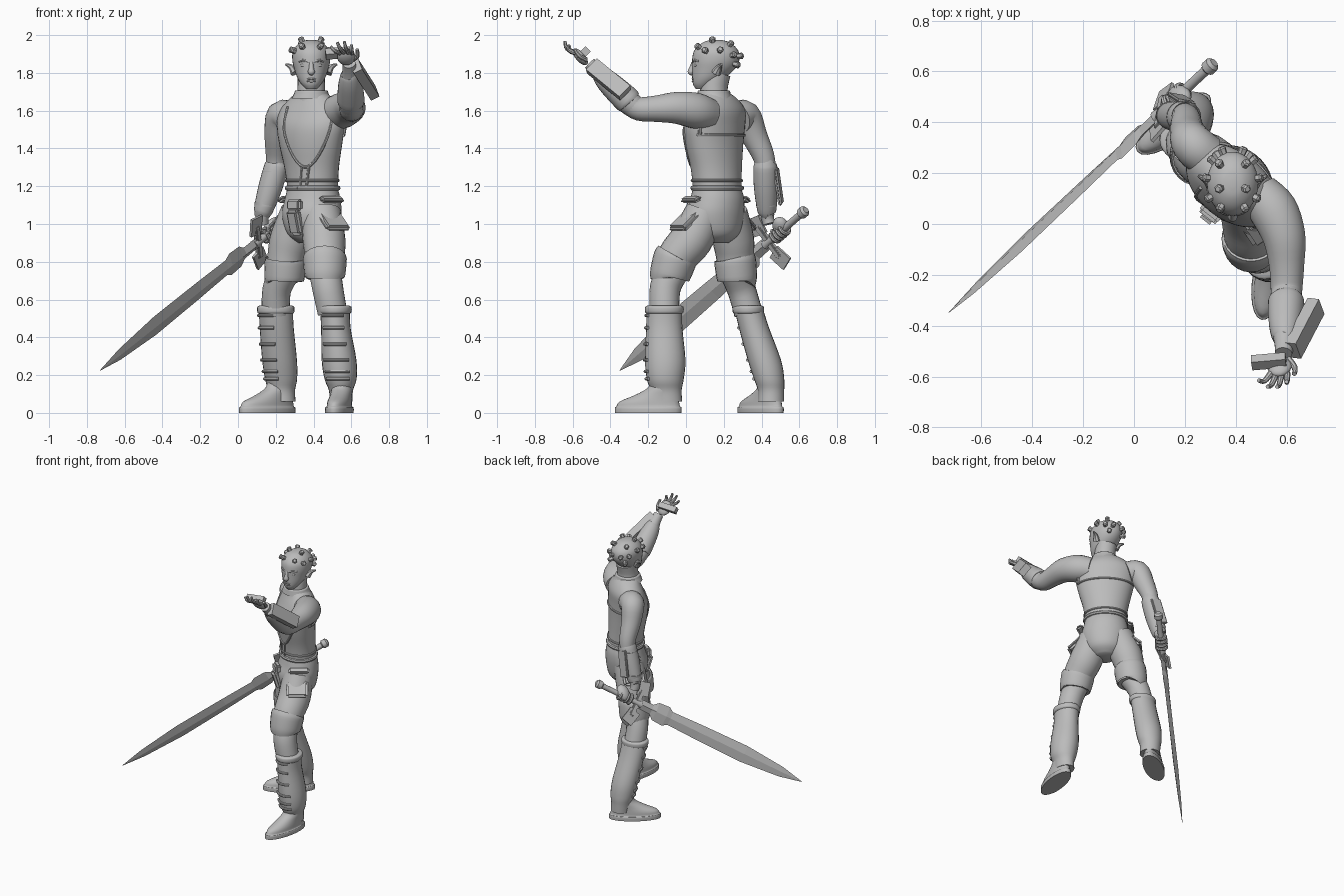
import bpy, bmesh, math
from mathutils import Vector, Matrix

cube = bpy.data.objects.get("Cube")
if cube:
    bpy.data.objects.remove(cube, do_unlink=True)

grey = bpy.data.materials.new("plain grey")
grey.use_nodes = True
tone = (0.5, 0.5, 0.5, 1)
grey.diffuse_color = tone
grey.node_tree.nodes["Principled BSDF"].inputs["Base Color"].default_value = tone

X, Z = Vector((1, 0, 0)), Vector((0, 0, 1))
YAW = math.radians(-38)
ACROSS = Vector((math.cos(YAW), math.sin(YAW), 0))     # toward the body's left
FACING = Vector((math.sin(YAW), -math.cos(YAW), 0))    # out of the chest


def finish(name, bm, smooth=True):
    bmesh.ops.recalc_face_normals(bm, faces=bm.faces)
    mesh = bpy.data.meshes.new(name)
    bm.to_mesh(mesh)
    bm.free()
    mesh.materials.append(grey)
    ob = bpy.data.objects.new(name, mesh)
    bpy.context.collection.objects.link(ob)
    if smooth:
        bpy.ops.object.select_all(action="DESELECT")
        ob.select_set(True)
        bpy.context.view_layer.objects.active = ob
        bpy.ops.object.shade_smooth_by_angle(angle=math.radians(40))
    return ob


def blend(rings, steps):
    """Catmull-Rom interpolation of ring tuples."""
    out = []
    for i in range(len(rings) - 1):
        a, b, c, d = (rings[max(0, min(len(rings) - 1, i + k))] for k in (-1, 0, 1, 2))
        for s in range(steps):
            t = s / steps
            out.append([q + t / 2 * (r - p + t * (2*p - 5*q + 4*r - e + t * (3*q - p - 3*r + e)))
                        for p, q, r, e in zip(a, b, c, d)])
    return out + [list(rings[-1])]


def loft(name, rings, side=X, level=False, sides=24, steps=4, smooth=True):
    """Skin elliptical rings (x, y, z, radius along side, other radius)."""
    rings = blend(rings, steps)
    pts = [Vector(r[:3]) for r in rings]
    bm, loops, u = bmesh.new(), [], Vector(side)
    for i, r in enumerate(rings):
        t = Z if level else (pts[min(i + 1, len(pts) - 1)] - pts[max(i - 1, 0)]).normalized()
        u = (u - t * u.dot(t)).normalized()
        w = t.cross(u)
        ring = []
        for k in range(sides):
            a = math.tau * k / sides
            ring.append(bm.verts.new(pts[i] + u * r[3] * math.cos(a) + w * r[4] * math.sin(a)))
        loops.append(ring)
    for lo, hi in zip(loops, loops[1:]):
        for k in range(sides):
            n = (k + 1) % sides
            bm.faces.new((lo[k], lo[n], hi[n], hi[k]))
    bm.faces.new(loops[0][::-1])
    bm.faces.new(loops[-1])
    return finish(name, bm, smooth)


def tube(name, pts, r, tip=None, steps=4):
    n = len(pts) - 1
    rad = [r + ((tip or r) - r) * i / n for i in range(n + 1)]
    return loft(name, [(*p, q, q) for p, q in zip(pts, rad)], side=Z, sides=8, steps=steps)


def limb(name, *rings, **kw):
    """Round limb from (x, y, z, radius)."""
    return loft(name, [(*r, r[3]) for r in rings], **kw)


def axes(normal, up):
    n = Vector(normal).normalized()
    u = Vector(up)
    u = (u - n * u.dot(n)).normalized()
    return Matrix((u.cross(n), n, u)).transposed().to_4x4()


def box(name, at, normal, up, size, bevel=0.0):
    """Box sized (width, thickness along normal, height along up)."""
    bm = bmesh.new()
    bmesh.ops.create_cube(bm, size=1)
    bmesh.ops.scale(bm, vec=size, verts=bm.verts)
    if bevel:
        bmesh.ops.bevel(bm, geom=bm.edges[:], offset=bevel, segments=2, affect="EDGES")
    bm.transform(Matrix.Translation(at) @ axes(normal, up))
    return finish(name, bm, bool(bevel))


def ball(name, at, size, normal=-Vector((0, 1, 0)), up=Z):
    bm = bmesh.new()
    bmesh.ops.create_uvsphere(bm, u_segments=16, v_segments=10, radius=1)
    bmesh.ops.scale(bm, vec=size, verts=bm.verts)
    bm.transform(Matrix.Translation(at) @ axes(normal, up))
    return finish(name, bm)


# torso and pelvis
torso = [(.395, .165, 1.13, .14, .115), (.395, .165, 1.2, .143, .12), (.39, .16, 1.3, .157, .122),
         (.385, .15, 1.42, .185, .13), (.385, .15, 1.52, .205, .13), (.39, .165, 1.6, .195, .115),
         (.39, .165, 1.66, .135, .09), (.388, .15, 1.7, .075, .07)]
pelvis = [(.39, .155, .9, .07, .07), (.39, .155, .95, .135, .125), (.39, .155, 1.05, .165, .145),
          (.395, .165, 1.13, .155, .135), (.395, .165, 1.18, .143, .123)]
loft("torso", torso, side=ACROSS, level=True, sides=36)
loft("shorts_seat", pelvis, side=ACROSS, level=True, sides=36)


def on_body(rings, deg, z, out=0.0):
    """Point on a body surface, deg measured from the chest toward its left."""
    fine = blend(rings, 8)
    r = min(fine, key=lambda q: abs(q[2] - z))
    a = math.radians(deg)
    p = Vector((r[0], r[1], z))
    return p + ACROSS * (r[3] + out) * math.sin(a) + FACING * (r[4] + out) * math.cos(a)


def seam(name, rings, path, r):
    tube(name, [on_body(rings, d, z) for d, z in path], r)


seam("waist_belt", torso, [(d, 1.19) for d in range(0, 375, 15)], .014)
seam("vest_hem", torso, [(d, 1.23) for d in range(0, 375, 15)], .008)
seam("bib_edge", torso, [(-28, 1.62), (-25, 1.5), (-12, 1.38), (8, 1.31), (28, 1.31),
                         (48, 1.38), (62, 1.5), (68, 1.62)], .008)
for d in (10, 26):
    seam("bib_tail", torso, [(d, 1.31), (d - 3, 1.26), (d - 6, 1.2)], .007)
seam("back_yoke", torso, [(d, 1.47) for d in range(105, 260, 15)], .008)
for d in (112, 248):
    seam("back_strap", torso, [(d, 1.62), (d, 1.54), (d, 1.47)], .01)

# pockets, pouch and front flap
for d in (72, -95):
    n = on_body(pelvis, d, 1.05, .1) - on_body(pelvis, d, 1.05)
    box("hip_pocket", on_body(pelvis, d, 1.04, .005), n + Z * .12, Z, (.15, .035, .22), .014)
    box("pocket_flap", on_body(pelvis, d, 1.13, .018), n + Z * .2, Z, (.14, .025, .05), .01)
box("belt_pouch", on_body(pelvis, 0, 1.1, .01), FACING, Z, (.09, .045, .06), .012)
box("front_flap", on_body(pelvis, 0, 1.01), FACING - Z * .3, Z, (.08, .05, .14), .016)

# legs: shorts, cuffs, knees, boots and shoes
limb("left_thigh", (.44, .1, 1.06, .105), (.455, .03, .92, .113), (.46, -.05, .82, .105), (.46, -.08, .72, .1))
limb("right_thigh", (.33, .22, 1.06, .105), (.28, .25, .92, .11), (.255, .26, .82, .1), (.245, .265, .7, .095))
limb("left_cuff", (.46, -.052, .83, .108), (.46, -.058, .815, .116), (.46, -.085, .73, .108), (.46, -.088, .715, .098))
limb("right_cuff", (.254, .258, .82, .104), (.253, .26, .805, .111), (.245, .27, .71, .106), (.245, .27, .695, .096))
limb("left_knee", (.46, -.07, .75, .085), (.475, -.11, .66, .082), (.5, -.115, .53, .078))
limb("right_knee", (.245, .26, .75, .085), (.205, .295, .65, .076), (.2, .33, .53, .075))
boots = {
    "left": [(.513, -.115, .56, .08, .094), (.518, -.115, .45, .078, .096), (.535, -.11, .28, .092, .107),
             (.543, -.11, .18, .085, .098), (.545, -.105, .12, .064, .082), (.545, -.1, .06, .06, .08)],
    "right": [(.2, .33, .56, .09, .075), (.205, .36, .45, .09, .08), (.22, .415, .28, .092, .088),
              (.228, .44, .18, .085, .08), (.23, .45, .12, .072, .07), (.235, .45, .06, .07, .07)]}
toes = {"left": Vector((-.2, -1, 0)).normalized(), "right": Vector((-.79, -.61, 0)).normalized()}
middle = {"left": Vector((.537, -.2, 0)), "right": Vector((.155, .395, 0))}
for s, rings in boots.items():
    toe = toes[s]
    loft(s + "_boot", rings[::-1], level=True)
    x, y, z, a, b = rings[0]
    loft(s + "_boot_rim", [(x, y, z + h, a + g, b + g) for h, g in
                           ((-.035, 0), (-.025, .008), (0, .008), (.008, -.004))], level=True)
    for x, y, z, a, b in blend(rings[:4], 2)[1:]:        # shin straps
        p = Vector((x, y, z))
        tube(s + "_shin_strap", [p + Vector((a * math.cos(t), b * math.sin(t), 0)) * 1.03 for t in
                                 [math.atan2(toe.y, toe.x) + k * .25 for k in range(-3, 4)]], .009, steps=2)
    shoe = [(0, 0, .18, .068), (.028, 0, .18, .068), (.034, 0, .172, .06), (.06, -.006, .16, .058),
            (.095, -.045, .115, .055), (.13, -.075, .08, .055), (.16, -.08, .07, .05)]
    loft(s + "_shoe", [(*(middle[s] + toe * o + Z * z), l, w) for z, o, l, w in shoe],
         side=toe, level=True, steps=3)

# arms
limb("left_upper_arm", (.49, .12, 1.58, .085), (.55, .05, 1.6, .095), (.59, -.05, 1.615, .085),
     (.6, -.16, 1.61, .07), (.6, -.25, 1.61, .063), (.598, -.3, 1.64, .06))
limb("left_forearm", (.6, -.255, 1.605, .058), (.597, -.32, 1.66, .066), (.595, -.4, 1.74, .058),
     (.592, -.47, 1.81, .04), (.588, -.51, 1.85, .034))
limb("left_bracer", (.598, -.3, 1.645, .06), (.598, -.31, 1.655, .072), (.595, -.4, 1.74, .064),
     (.594, -.45, 1.79, .05), (.592, -.457, 1.797, .04))
box("left_bracer_block", (.67, -.41, 1.765), (.85, -.1, .42), (-.06, -.18, .16), (.085, .05, .245))
limb("right_upper_arm", (.28, .27, 1.56, .085), (.23, .315, 1.57, .082), (.21, .36, 1.47, .07),
     (.205, .41, 1.36, .058), (.2, .425, 1.28, .052))
limb("right_forearm", (.203, .42, 1.32, .052), (.17, .425, 1.18, .05), (.13, .43, 1.05, .036), (.13, .44, 1., .032))
limb("right_bracer", (.205, .42, 1.315, .05), (.203, .42, 1.305, .063), (.17, .423, 1.19, .063),
     (.133, .428, 1.07, .05), (.13, .43, 1.06, .038))
for f in (.15, .5, .85):
    at = Vector((.203, .42, 1.305)).lerp(Vector((.133, .428, 1.07)), f)
    limb("bracer_band", (*(at + Z * .012), .066 - .012 * f), (*(at - Z * .012), .065 - .012 * f), steps=1)
box("bracer_plate", (.185, .49, 1.2), (.2, 1, .1), (.25, 0, 1), (.08, .02, .2), .008)

# open left hand
ball("left_palm", (.573, -.56, 1.885), (.048, .025, .055), (.1, -.7, -.6), (-.15, -.7, .75))
for i, tip in enumerate(((.49, -.615, 1.94), (.525, -.64, 1.962), (.562, -.64, 1.968), (.6, -.62, 1.95))):
    root = Vector((.54 + i * .021, -.585, 1.905))
    bend = root.lerp(Vector(tip), .55) + Vector((0, -.016, -.008))
    tube("left_finger", [root, bend, tip], .013, .008)
tube("left_thumb", [(.605, -.53, 1.87), (.632, -.565, 1.89), (.63, -.59, 1.925)], .015, .009)
box("left_hand_block", (.53, -.54, 1.905), (0, -.7, .7), (.99, .12, .05), (.045, .04, .135))

# sword
TIP, RUN = Vector((-.73, -.35, .225)), Vector((1.045, .985, .85))
AIM = RUN.normalized()
EDGE = Vector((-.1, -.59, .8)).normalized()
blade = [(0, .002, .001), (.1, .036, .008), (.28, .06, .013), (.5, .055, .014), (.64, .048, .015),
         (.66, .07, .016), (.71, .065, .018), (.73, .036, .018), (.8, .034, .02)]
loft("sword_blade", [(*(TIP + RUN * t), w, d) for t, w, d in blade], side=EDGE, sides=4, steps=1, smooth=False)
grip = [(.78, .026), (.81, .02), (.95, .019), (.97, .02), (.975, .03), (.993, .03), (1, .018)]
limb("sword_grip", *[(*(TIP + RUN * t), r) for t, r in grip], sides=12, steps=1)
hilt = TIP + RUN * .8
box("guard_bar", hilt, AIM, EDGE, (.03, .035, .2), .006)
for s in (-1, 1):
    box("guard_plate", hilt + EDGE * s * .105, EDGE.cross(AIM), EDGE + AIM * .25 * s, (.085, .014, .1))

# right hand around the grip
ball("right_palm", TIP + RUN * .86 + Vector((.01, .005, .03)), (.035, .045, .06), (.3, 1, 0), AIM)
flat = EDGE.cross(AIM)
for i in range(4):
    c = TIP + RUN * (.835 + .016 * i)
    tube("right_finger", [c + (EDGE * math.cos(a) + flat * math.sin(a)) * .031
                          for a in [k * .8 for k in range(8)]], .013, .011, steps=2)

# neck, collar and head
limb("neck", (.388, .15, 1.64, .08), (.388, .148, 1.72, .073), (.388, .165, 1.8, .072))
loft("collar", [(.388, .15, 1.665, .105, .095), (.388, .148, 1.69, .092, .088), (.388, .148, 1.705, .086, .084),
                (.388, .148, 1.708, .074, .074)], level=True)
head = [(1.715, .08, .028, .028), (1.74, .095, .052, .058), (1.775, .12, .074, .087), (1.82, .145, .09, .113),
        (1.865, .157, .1, .125), (1.91, .16, .098, .12), (1.945, .16, .077, .094), (1.968, .16, .045, .055),
        (1.975, .16, .012, .015)]
loft("head", [(.388, y, z, a, b) for z, y, a, b in head], level=True, sides=32)
limb("nose", (.388, .04, 1.855, .011), (.388, .03, 1.825, .013), (.388, .028, 1.805, .019), (.388, .04, 1.797, .01))
for z in (1.768, 1.756):
    ball("lip", (.388, .042, z), (.026, .012, .007))
for s in (-1, 1):
    at = Vector((.388, 0, 0))
    ball("eye", at + Vector((s * .038, .052, 1.84)), (.02, .01, .009))
    tube("brow", [at + Vector((s * x, y, z)) for x, y, z in
                  ((.014, .039, 1.855), (.04, .046, 1.866), (.065, .068, 1.86))], .008)
    tube("ear", [at + Vector((s * x, y, z)) for x, y, z in
                 ((.085, .16, 1.8), (.105, .175, 1.83), (.135, .19, 1.845))], .026, .006)
    # studs over the scalp
    for d in ((.45, -.15, .88), (.42, -.7, .58), (.82, -.42, .4), (.9, .15, .42), (.45, .55, .7),
              (.72, .66, .2), (.35, .92, .15), (.55, .8, -.25)):
        n = Vector((d[0] * s, d[1], d[2])).normalized()
        p = Vector((.388, .16, 1.872)) + Vector((n.x * .1, n.y * .124, n.z * .102))
        limb("scalp_stud", *[(*(p + n * h), r) for h, r in ((-.012, .014), (.012, .016), (.024, .018), (.03, .011))],
             side=n.orthogonal(), sides=6, steps=1, smooth=False)
